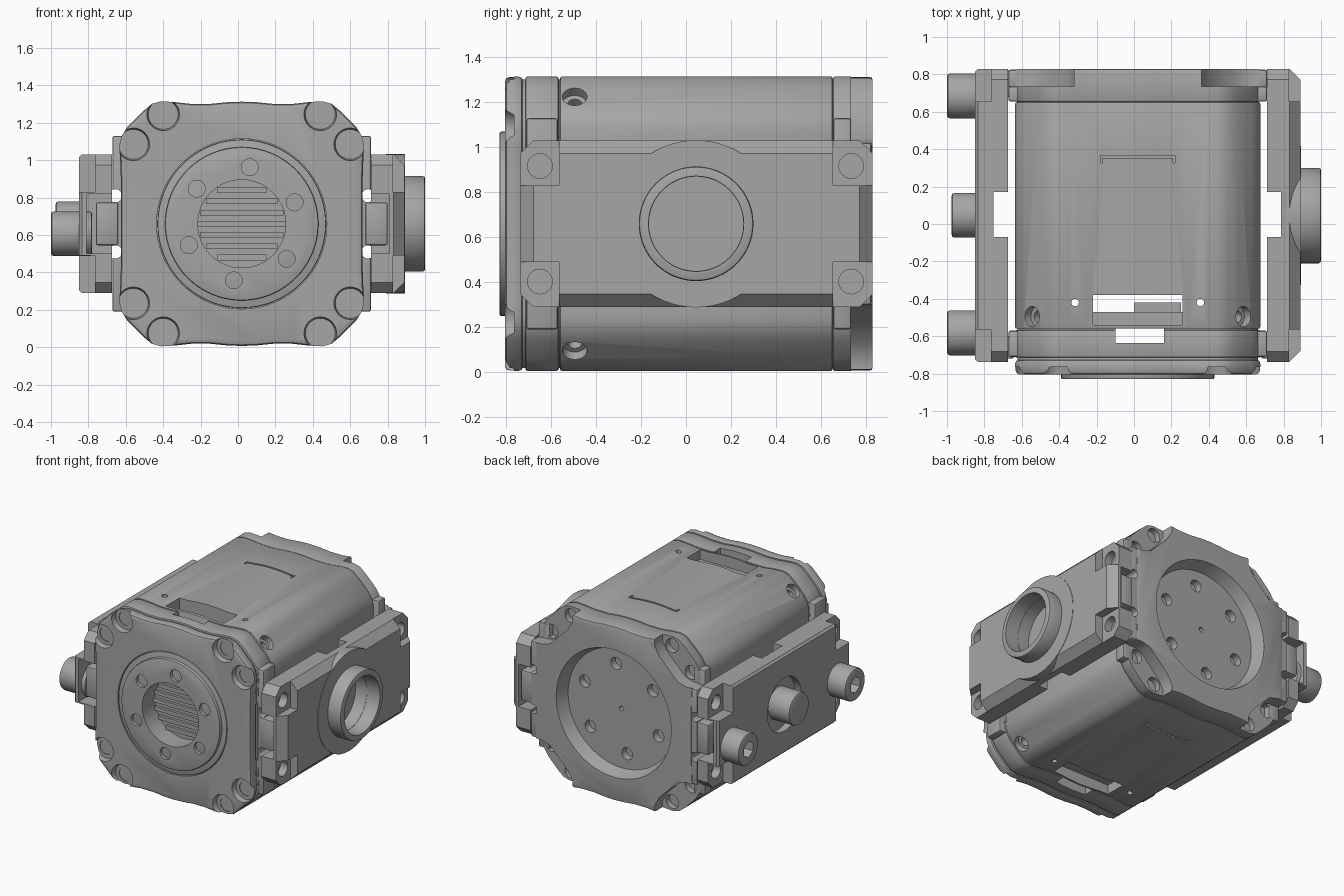
import bpy, bmesh, math
from mathutils import Vector, Matrix

if "Cube" in bpy.data.objects:
    bpy.data.objects.remove(bpy.data.objects["Cube"], do_unlink=True)

CX, CZ = 0.02, 0.66
grey = bpy.data.materials.new("metal_grey")
grey.use_nodes = True
COLOUR = (0.38, 0.38, 0.38, 1)
grey.diffuse_color = COLOUR
grey.node_tree.nodes["Principled BSDF"].inputs["Base Color"].default_value = COLOUR
parts = []


def make(name, bm):
    bmesh.ops.recalc_face_normals(bm, faces=bm.faces)
    me = bpy.data.meshes.new(name)
    bm.to_mesh(me)
    bm.free()
    me.materials.append(grey)
    ob = bpy.data.objects.new(name, me)
    bpy.context.scene.collection.objects.link(ob)
    return ob


def box(name, x0, x1, y0, y1, z0, z1):
    bm = bmesh.new()
    size = Matrix.Diagonal((x1 - x0, y1 - y0, z1 - z0, 1))
    mid = Matrix.Translation(((x0 + x1) / 2, (y0 + y1) / 2, (z0 + z1) / 2))
    bmesh.ops.create_cube(bm, size=1, matrix=mid @ size)
    return make(name, bm)


def rod(name, a, b, r1, r2=None, n=48):
    a, b = Vector(a), Vector(b)
    d = b - a
    m = Matrix.Translation((a + b) / 2) @ d.to_track_quat('Z', 'Y').to_matrix().to_4x4()
    bm = bmesh.new()
    bmesh.ops.create_cone(bm, cap_ends=True, segments=n, radius1=r1,
                          radius2=r1 if r2 is None else r2, depth=d.length, matrix=m)
    return make(name, bm)


def y_rod(x, z, y0, y1, r1, r2=None, name="cutter", n=48):
    return rod(name, (CX + x, y0, CZ + z), (CX + x, y1, CZ + z), r1, r2, n)


def prism(name, pts, y0, y1, s=1):
    bm = bmesh.new()
    f = bm.faces.new([bm.verts.new((CX + x * s, y0, CZ + z * s)) for x, z in pts])
    new = bmesh.ops.extrude_face_region(bm, geom=[f])["geom"]
    bmesh.ops.translate(bm, vec=(0, y1 - y0, 0), verts=[v for v in new if isinstance(v, bmesh.types.BMVert)])
    return make(name, bm)


def finish(ob, cutters=(), bevel=0.0):
    """Bevel the edges, subtract the cutters, keep the result."""
    if bevel:
        m = ob.modifiers.new("bevel", 'BEVEL')
        m.width, m.limit_method, m.segments = bevel, 'ANGLE', 2
        m.angle_limit = math.radians(50)
    for c in cutters:
        m = ob.modifiers.new("cut", 'BOOLEAN')
        m.operation, m.solver, m.object = 'DIFFERENCE', 'EXACT', c
    bpy.context.view_layer.update()
    ev = ob.evaluated_get(bpy.context.evaluated_depsgraph_get())
    me = bpy.data.meshes.new_from_object(ev)
    ob.modifiers.clear()
    ob.data = me
    for c in cutters:
        bpy.data.objects.remove(c, do_unlink=True)
    parts.append(ob)
    return ob


# Rounded octagon with a gentle wave on each side, mirrored from one quarter
quarter = [(0, .653), (.08, .65), (.17, .641), (.27, .641), (.36, .651), (.43, .655), (.48, .642),
           (.53, .6), (.61, .52), (.642, .47), (.655, .42), (.65, .34), (.645, .2)]
half = quarter + [(x, -z) for x, z in reversed(quarter)]
outline = half + [(-x, z) for x, z in reversed(half[1:-1])]
corners = [(sx, sz) for sx in (-1, 1) for sz in (-1, 1)]
screws = [(sx * x, sz * z) for sx, sz in corners for x, z in ((.42, .585), (.58, .425))]
ring = [math.radians(82 + 60 * k) for k in range(6)]


def bore():
    return y_rod(0, 0, -.9, -.68, .235, n=64)


def flange_slot():
    return box("cutter", -.1, .16, -.635, -.52, -.1, 1.5)


# Main housing with windows, grooves and screw holes on top and underside
cuts = [box("cutter", -.22, .26, -.47, -.38, -.1, 1.5)]
for s in (-1, 1):
    z0, z1 = sorted((CZ + s * .57, CZ + s * .8))
    cuts.append(box("cutter", -.22, .26, -.54, -.4, z0, z1))
    z0, z1 = sorted((CZ + s * .63, CZ + s * .8))
    cuts.append(box("cutter", -.18, .22, .352, .366, z0, z1))
    for x in (-.18, .208):
        cuts.append(box("cutter", x, x + .012, .325, .36, z0, z1))
    cuts.append(y_rod(s * .335, 0, -.44, -.4, .02))
    bpy.data.objects.remove(cuts.pop(), do_unlink=True)
    cuts.append(rod("cutter", (CX + s * .335, -.42, -.1), (CX + s * .335, -.42, 1.5), .02, n=16))
for sx, sz in corners:
    p = Vector((CX + sx * .56, -.495, CZ + sz * .56))
    n = Vector((sx, 0, sz)).normalized()
    cuts.append(rod("cutter", p - n * .04, p + n * .1, .055, n=24))
    cuts.append(rod("cutter", p - n * .12, p, .032, n=16))
finish(prism("housing", outline, -.56, .652), cuts, .008)
finish(box("connector_block", 0, .25, -.472, -.42, .6, .72))

# Front flange, neck and cover plate
finish(prism("front_flange", outline, -.715, -.566), [bore(), flange_slot()], .01)
finish(prism("front_neck", outline, -.76, -.55, .98), [bore(), flange_slot()])
cuts = [bore(), y_rod(0, 0, -.785, -.9, .455, n=64)]
for x, z in screws:
    cuts.append(y_rod(x, z, -.82, -.765, .09, .08, n=32))
    cuts.append(y_rod(x, z, -.78, -.74, .052, n=24))
finish(prism("front_cover", outline, -.805, -.725), cuts, .02)

# Front hub with ring of holes and slats inside its bore
finish(y_rod(0, 0, -.805, -.77, .45, name="hub_base", n=64), [bore()], .006)
cuts = [bore()] + [y_rod(.305 * math.cos(a), .305 * math.sin(a), -.9, -.78, .045, n=24) for a in ring]
finish(y_rod(0, 0, -.83, -.75, .41, name="front_hub", n=64), cuts, .008)
for k in range(-3, 4):
    w = math.sqrt(.235 ** 2 - (abs(k * .06) + .015) ** 2)
    finish(box("bore_slat", CX - w, CX + w, -.7, -.67, CZ + k * .06 - .015, CZ + k * .06 + .015))

# Rear cap with corner pockets and a dished face
pocket = [(.34, .8), (.34, .6), (.38, .53), (.53, .38), (.6, .36), (.8, .36), (.8, .8)]
cuts = [y_rod(0, 0, .735, .85, .445, .485, n=64), y_rod(0, 0, .6, .8, .018, n=16)]
cuts += [y_rod(.33 * math.cos(a), .33 * math.sin(a), .68, .8, .045, n=24) for a in ring]
for sx, sz in corners:
    cuts.append(prism("cutter", [(sx * x, sz * z) for x, z in pocket], .735, .95))
for x, z in screws:
    cuts.append(y_rod(x, z, .69, .8, .052, n=24))
finish(prism("rear_cap", outline, .652, .83), cuts, .012)

# Side mounting brackets with a tongue, notched beside the tongue
for s in (-1, 1):
    for name, y0, y1, h in (("front_bracket", -.71, -.57, .47), ("rear_bracket", .655, .735, .47),
                            ("rear_bracket_end", .73, .825, .36)):
        x0, x1 = sorted((CX + s * .6, CX + s * .692))
        notch = [y_rod(s * .675, sz * .15, -.9, .9, .035, n=24) for sz in (-1, 1)]
        finish(box(name, x0, x1, y0, y1, CZ - h, CZ + h), notch, .012)
    x0, x1 = sorted((CX + s * .66, CX + s * .78))
    for y0, y1 in ((-.72, -.6), (.68, .82)):
        finish(box("bracket_tongue", x0, x1, y0, y1, CZ - .115, CZ + .115), (), .012)


def side_plate(name, s, inner, outer, ear, chamfer):
    """Plate with chamfered outer edge, lowered corner ears and bolt holes."""
    x0, x1 = sorted((s * inner, s * outer))
    ob = box(name, x0, x1, -.737, .83, .29, 1.03)
    bm = bmesh.new()
    bm.from_mesh(ob.data)
    rim = [e for e in bm.edges if all(v.co.x * s > outer - .01 for v in e.verts)]
    bmesh.ops.bevel(bm, geom=rim, offset=chamfer, segments=1, affect='EDGES')
    bm.to_mesh(ob.data)
    bm.free()
    cuts = []
    for y, ey0, ey1 in ((-.65, -.9, -.565), (.735, .655, .95)):
        for sz in (-1, 1):
            z0, z1 = sorted((CZ + sz * .17, CZ + sz * .5))
            a, b = sorted((s * ear, s * 1.2))
            cuts.append(box("cutter", a, b, ey0, ey1, z0, z1))
            z = CZ + sz * .257
            cuts.append(rod("cutter", (s * (ear - .06), y, z), (s * (ear + .05), y, z), .055, n=24))
            # sloped outer corner of each ear
            c = box("cutter", -.3, .3, -.04, .04, -.04, .04)
            c.matrix_world = Matrix.Translation((s * .8, -.737 if y < 0 else .83, CZ + sz * .37)) \
                @ Matrix.Rotation(math.pi / 4, 4, 'X')
            cuts.append(c)
    # recess for the tongues at both ends, and the gap at the middle
    a, b = sorted((s * .6, s * .81))
    for y0, y1 in ((-.9, -.6), (.68, .95)):
        cuts.append(box("cutter", a, b, y0, y1, CZ - .16, CZ + .16))
    a, b = sorted((s * .6, s * (inner + .075)))
    cuts.append(box("cutter", a, b, -.07, .17, 0, 1.4))
    return ob, cuts


# Left plate with raised round boss and hollow collar
ob, cuts = side_plate("left_plate", 1, .71, .89, .83, .058)
cuts.append(rod("cutter", (.8, .045, CZ), (1.1, .045, CZ), .21))
finish(ob, cuts)
finish(rod("left_boss", (.79, .045, CZ), (.893, .045, CZ), .372, n=64),
       [rod("cutter", (.8, .045, CZ), (1.1, .045, CZ), .21)])
finish(rod("left_collar", (.82, .045, CZ), (1.0, .045, CZ), .255, n=64),
       [rod("cutter", (.8, .045, CZ), (1.1, .045, CZ), .212)], .012)

# Right plate with a round recess and three studs
ob, cuts = side_plate("right_plate", -1, .675, .85, .765, .015)
cuts.append(rod("cutter", (-.8, .047, CZ), (-1, .047, CZ), .2))
finish(ob, cuts)
finish(rod("centre_stud", (-.76, .047, CZ), (-.975, .047, CZ), .12), (), .015)
for y in (-.582, .685):
    socket = rod("cutter", (-.93, y, .607), (-1.1, y, .607), .06, n=6)
    finish(rod("end_stud", (-.78, y, .607), (-1, y, .607), .12), [socket], .015)

# Smooth the curved faces, keep hard edges sharp
bpy.ops.object.select_all(action='DESELECT')
for ob in parts:
    ob.select_set(True)
bpy.context.view_layer.objects.active = parts[0]
bpy.ops.object.shade_smooth_by_angle(angle=math.radians(30))
